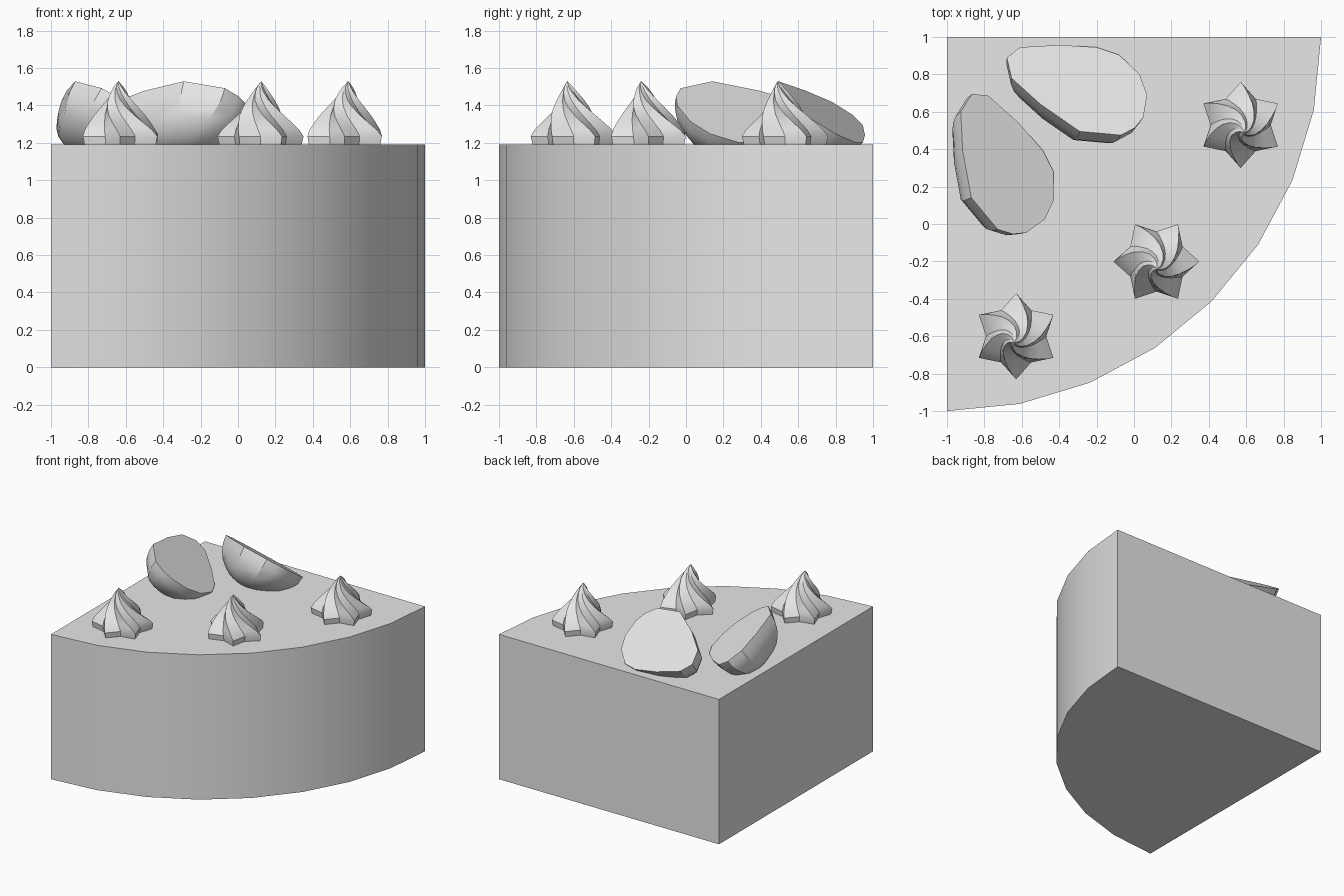
import bpy, bmesh
from math import sin, cos, pi, radians
from mathutils import Vector, Matrix

cube = bpy.data.objects.get("Cube")
if cube:
    bpy.data.objects.remove(cube, do_unlink=True)

TOP = 1.19  # height of the cake top

grey = bpy.data.materials.new("plain_grey")
grey.use_nodes = True
grey.diffuse_color = (0.8, 0.8, 0.8, 1)
grey.node_tree.nodes["Principled BSDF"].inputs["Base Color"].default_value = (0.8, 0.8, 0.8, 1)


def loft(name, rings, tip=None):
    """Skin a stack of closed rings; cap the start, close the end with a tip or a cap."""
    bm = bmesh.new()
    loops = [[bm.verts.new(p) for p in ring] for ring in rings]
    n = len(loops[0])
    bm.faces.new(loops[0])
    for a, b in zip(loops, loops[1:]):
        for i in range(n):
            j = (i + 1) % n
            bm.faces.new((a[i], a[j], b[j], b[i]))
    if tip is None:
        bm.faces.new(loops[-1])
    else:
        end = bm.verts.new(tip)
        for i in range(n):
            bm.faces.new((loops[-1][i], loops[-1][(i + 1) % n], end))
    bmesh.ops.recalc_face_normals(bm, faces=bm.faces)
    mesh = bpy.data.meshes.new(name)
    bm.to_mesh(mesh)
    bm.free()
    mesh.materials.append(grey)
    obj = bpy.data.objects.new(name, mesh)
    bpy.context.collection.objects.link(obj)
    bpy.ops.object.select_all(action="DESELECT")
    obj.select_set(True)
    bpy.context.view_layer.objects.active = obj
    bpy.ops.object.shade_smooth_by_angle(angle=radians(30))
    return obj


# Cake wedge: a quarter disc with its corner at the back right
corner = Vector((-1, 1, 0))
outline = [corner] + [corner + 2 * Vector((cos(a), sin(a), 0))
                      for a in (-pi / 2 + pi / 16 * i for i in range(9))]
loft("cake_slice", [outline, [p + Vector((0, 0, TOP)) for p in outline]])

# Piped cream stars: height, radius and twist in degrees of each ring
CREAM = [(0, .22, 0), (.045, .23, 0), (.08, .208, 5), (.12, .17, 14), (.16, .135, 26),
         (.20, .102, 40), (.24, .073, 56), (.28, .046, 72), (.31, .026, 86)]


def cream_swirl(name, x, y, start, lean):
    rings = []
    for z, r, twist in CREAM:
        shift = (z / .34) ** 2
        ring = []
        for i in range(12):
            a = radians(start - twist + 30 * i)
            rad = r * (0.7 if i % 2 else 1)
            ring.append((x + lean[0] * shift + rad * cos(a),
                         y + lean[1] * shift + rad * sin(a), TOP + z))
        rings.append(ring)
    loft(name, rings, (x + lean[0], y + lean[1], TOP + .34))


cream_swirl("cream_swirl_back", .57, .53, 90, (.02, -.04))
cream_swirl("cream_swirl_middle", .12, -.2, 0, (.005, -.04))
cream_swirl("cream_swirl_front", -.63, -.6, 90, (-.01, -.035))

# Halved fruit: tilted egg-shaped cut face with a round belly below
RIM = [(-.38, .18), (-.31, .235), (-.1, .247), (.1, .235), (.22, .195), (.33, .09),
       (.37, -.02), (.35, -.14), (.305, -.195), (.23, -.235), (.01, -.215),
       (-.2, -.07), (-.355, .07)]
SLOPE = Vector((.23, .68))
BELLY = .27


def fruit_half(name, centre, turn):
    spin = Matrix.Rotation(radians(turn), 3, "Z")
    normal = Vector((SLOPE.x, SLOPE.y, 1)).normalized()
    rim = [Vector((x, y, -SLOPE.x * x - SLOPE.y * y)) for x, y in RIM]
    rings = []
    for k in range(7):
        t = pi / 2 * k / 7
        rings.append([centre + spin @ (p * cos(t) - normal * BELLY * sin(t)) for p in rim])
    loft(name, rings, centre - spin @ normal * BELLY)


fruit_half("fruit_half_back", Vector((-.3, .71, 1.385)), 0)
fruit_half("fruit_half_side", Vector((-.725, .30, 1.385)), -45)
